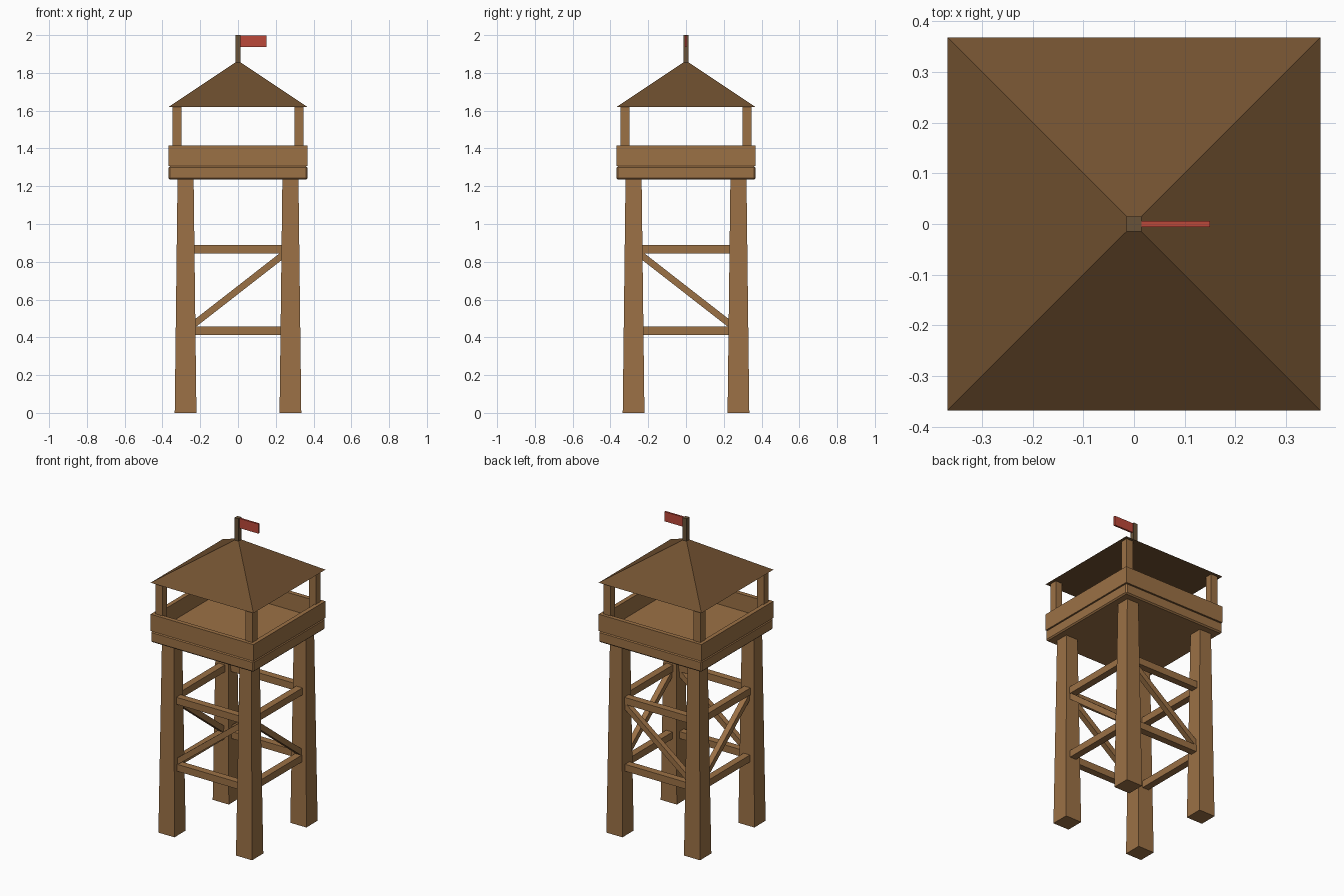
import bpy
import bmesh
import math
from mathutils import Matrix, Vector

if "Cube" in bpy.data.objects:
    bpy.data.objects.remove(bpy.data.objects["Cube"], do_unlink=True)


def make_material(name, rgb):
    mat = bpy.data.materials.new(name)
    mat.use_nodes = True
    mat.diffuse_color = (*rgb, 1)
    bsdf = mat.node_tree.nodes["Principled BSDF"]
    bsdf.inputs["Base Color"].default_value = (*rgb, 1)
    return mat


WOOD = make_material("warm wood", (0.33, 0.165, 0.06))
ROOF = make_material("dark roof wood", (0.165, 0.082, 0.03))
POLE = make_material("grey brown pole", (0.14, 0.085, 0.04))
RED = make_material("flag red", (0.5, 0.065, 0.042))


def box(name, center, size, mat, top_scale=1.0, pitch=0.0, turn=0.0):
    """Box with optional taper (0 gives a pyramid), tilted about y, then turned about z."""
    bm = bmesh.new()
    bmesh.ops.create_cube(bm, size=1)
    for v in bm.verts:
        if v.co.z > 0:
            v.co.x *= top_scale
            v.co.y *= top_scale
        v.co = Vector([a * b for a, b in zip(v.co, size)])
    bmesh.ops.remove_doubles(bm, verts=bm.verts[:], dist=0.0001)
    bm.transform(Matrix.Translation(center)
                 @ Matrix.Rotation(turn, 4, "Z")
                 @ Matrix.Rotation(pitch, 4, "Y"))
    bmesh.ops.recalc_face_normals(bm, faces=bm.faces[:])
    mesh = bpy.data.meshes.new(name)
    bm.to_mesh(mesh)
    bm.free()
    mesh.materials.append(mat)
    obj = bpy.data.objects.new(name, mesh)
    bpy.context.collection.objects.link(obj)
    return obj


LEG = 0.2775              # leg axis distance from the centre
LOW, HIGH = 0.435, 0.867  # heights of the horizontal braces
HALF = 0.368              # half width of deck and roof

# Tapered legs and roof posts at the four corners
for sx, side in ((1, "left"), (-1, "right")):
    for sy, end in ((-1, "front"), (1, "back")):
        box(f"{end}_{side}_leg", (sx * LEG, sy * LEG, 0.62),
            (0.115, 0.115, 1.24), WOOD, top_scale=0.74)
        box(f"{end}_{side}_post", (sx * 0.323, sy * 0.323, 1.46),
            (0.049, 0.049, 0.33), WOOD)

# Horizontal and diagonal braces on each side
rise, run = HIGH - LOW, 2 * LEG
slope = math.atan2(rise, run)
for name, x, y in (("front", 0, -LEG), ("back", 0, LEG),
                   ("left", LEG, 0), ("right", -LEG, 0)):
    turn = 0 if x == 0 else math.pi / 2
    for z, level in ((LOW, "lower"), (HIGH, "upper")):
        box(f"{name}_{level}_beam", (x, y, z),
            (run, 0.045, 0.045), WOOD, turn=turn)
    box(f"{name}_diagonal_brace", (x, y, (LOW + HIGH) / 2),
        (math.hypot(rise, run), 0.035, 0.035), WOOD,
        pitch=-slope if x == 0 else slope, turn=turn)

# Deck with chamfered edges
deck = box("deck", (0, 0, 1.271), (2 * HALF, 2 * HALF, 0.072), WOOD)
bevel = deck.modifiers.new("chamfer", "BEVEL")
bevel.width = 0.008
bevel.segments = 1

# Parapet walls
THICK = 0.028
for s, a, b in ((1, "back", "left"), (-1, "front", "right")):
    offset = s * (HALF - THICK / 2)
    box(f"{a}_wall", (0, offset, 1.362), (2 * HALF, THICK, 0.108), WOOD)
    box(f"{b}_wall", (offset, 0, 1.362),
        (THICK, 2 * (HALF - THICK), 0.108), WOOD)

# Pyramid roof
box("roof", (0, 0, 1.742), (2 * HALF, 2 * HALF, 0.245), ROOF, top_scale=0)

# Flagpole and flag
box("flagpole", (0, 0, 1.925), (0.029, 0.029, 0.15), POLE)
box("flag", (0.08, 0, 1.968), (0.14, 0.012, 0.062), RED)
